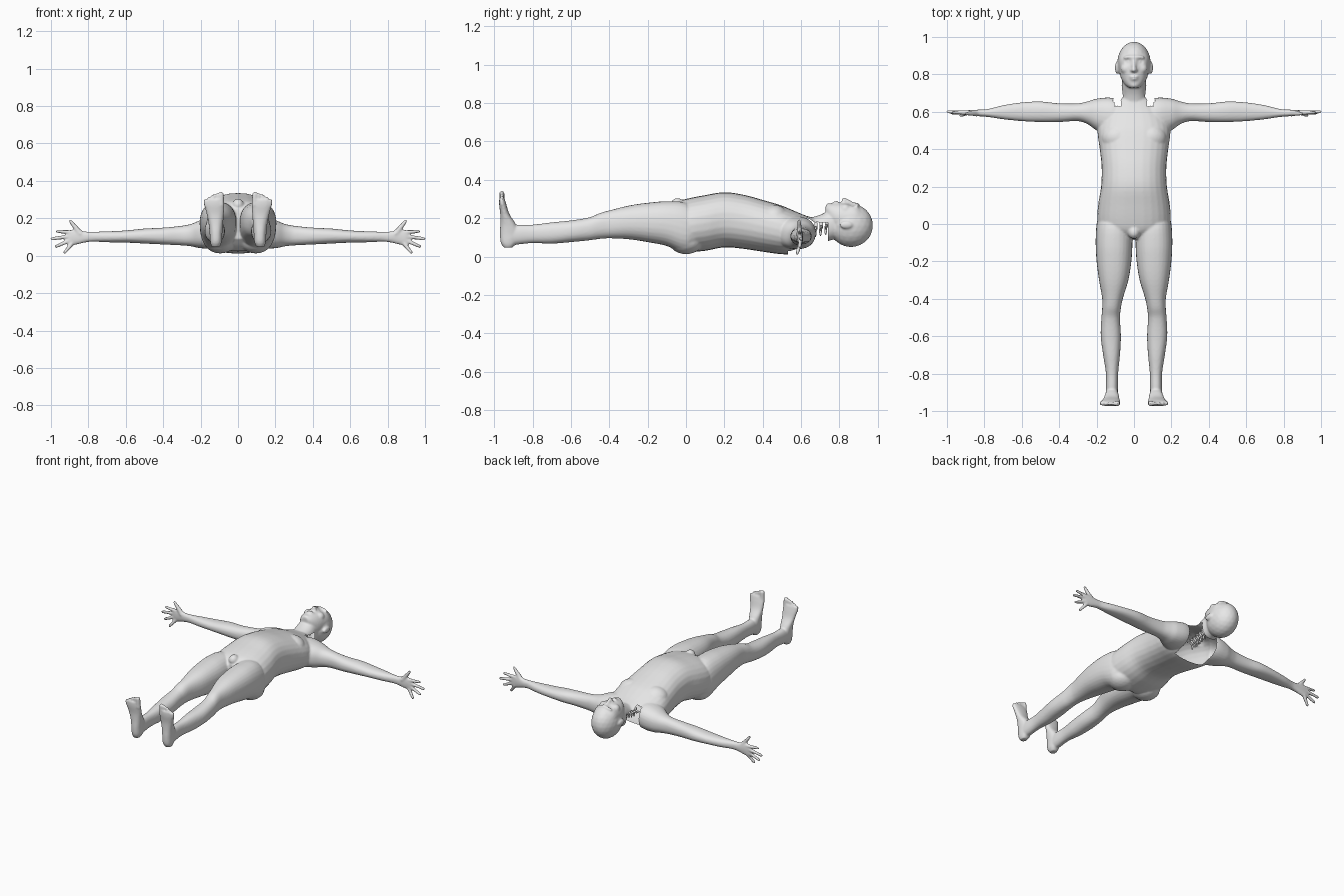
import bpy, bmesh
from math import cos, sin, pi, exp
from mathutils import Vector, Matrix

cube = bpy.data.objects.get("Cube")
if cube:
    bpy.data.objects.remove(cube)

skin = bpy.data.materials.new("plain_grey")
skin.use_nodes = True
grey = (0.8, 0.8, 0.8, 1)
skin.diffuse_color = grey
skin.node_tree.nodes["Principled BSDF"].inputs["Base Color"].default_value = grey


def finish(name, bm):
    mesh = bpy.data.meshes.new(name)
    bmesh.ops.recalc_face_normals(bm, faces=bm.faces)
    for f in bm.faces:
        f.smooth = True
    bm.to_mesh(mesh)
    bm.free()
    mesh.materials.append(skin)
    obj = bpy.data.objects.new(name, mesh)
    bpy.context.collection.objects.link(obj)
    return obj


def spline(rows, steps=4):
    """Smoothly interpolated rows between the given sections."""
    rows = [Vector(r) for r in rows]
    out = []
    for i in range(len(rows) - 1):
        a, b = rows[i], rows[i + 1]
        span = b[0] - a[0]
        before, after = rows[max(i - 1, 0)], rows[min(i + 2, len(rows) - 1)]
        ta = (b - before) * (span / (b[0] - before[0]))
        tb = (after - a) * (span / (after[0] - a[0]))
        for k in range(steps):
            t = k / steps
            h = t * t * (3 - 2 * t)
            out.append(a * (1 - h) + b * h + ta * (t * (1 - t) ** 2) - tb * (t * t * (1 - t)))
    return out + [rows[-1]]


def loft(bm, axis, rows, power=2.3, sides=28):
    """Rounded sections: position, then low and high limits on the other two axes."""
    rings = []
    for t, a0, a1, b0, b1 in spline(rows):
        ring = []
        for k in range(sides):
            c, s = cos(2 * pi * k / sides), sin(2 * pi * k / sides)
            c = abs(c) ** (2 / power) * (1 if c > 0 else -1)
            s = abs(s) ** (2 / power) * (1 if s > 0 else -1)
            a, b = (a0 + a1 + c * (a1 - a0)) / 2, (b0 + b1 + s * (b1 - b0)) / 2
            ring.append(bm.verts.new({"x": (t, a, b), "y": (a, t, b), "z": (a, b, t)}[axis]))
        rings.append(ring)
    for r, q in zip(rings, rings[1:]):
        for k in range(sides):
            bm.faces.new((r[k], r[k - 1], q[k - 1], q[k]))
    bm.faces.new(rings[0])
    bm.faces.new(rings[-1])


def centred(rows):
    return [(y, -w, w, lo, hi) for y, lo, hi, w in rows]


def ball(bm, centre, radii):
    m = Matrix.Translation(centre) @ Matrix.Diagonal((*radii, 1))
    bmesh.ops.create_icosphere(bm, subdivisions=3, radius=1, matrix=m)


def digit(bm, start, end, r0, r1):
    """Tapered finger or toe with round ends."""
    p, q = Vector(start), Vector(end)
    d = q - p
    m = Matrix.Translation((p + q) / 2) @ d.to_track_quat("Z", "Y").to_matrix().to_4x4()
    bmesh.ops.create_cone(bm, cap_ends=True, segments=14, radius1=r0, radius2=r1, depth=d.length, matrix=m)
    ball(bm, p, (r0,) * 3)
    ball(bm, q, (r1,) * 3)


bm = bmesh.new()

# Left arm, hand and fingers
loft(bm, "x", [
    (.05, .46, .65, .06, .2), (.12, .46, .675, .04, .21), (.2, .5, .67, .04, .19),
    (.25, .535, .655, .05, .17), (.3, .55, .645, .055, .16), (.4, .545, .645, .06, .15),
    (.5, .545, .655, .065, .145), (.6, .55, .65, .07, .135), (.7, .56, .635, .072, .13),
    (.78, .572, .615, .075, .128), (.82, .575, .612, .07, .13), (.86, .58, .61, .06, .14),
    (.9, .583, .607, .055, .137), (.91, .587, .603, .062, .13)])
digit(bm, (.84, .592, .115), (.897, .59, .185), .017, .009)
for z0, x1, z1, y1 in ((.125, .965, .13, .597), (.106, .995, .09, .6), (.087, .972, .05, .593), (.069, .927, .017, .58)):
    digit(bm, (.885, .595, z0), (x1, y1, z1), .0125, .009)

# Left leg
loft(bm, "y", [
    (.05, .02, .185, .05, .24), (0, .008, .2, .018, .28), (-.1, .008, .205, .055, .288),
    (-.2, .014, .2, .075, .28), (-.3, .03, .187, .09, .265), (-.4, .06, .17, .095, .24),
    (-.45, .07, .17, .092, .226), (-.5, .075, .174, .085, .205), (-.6, .07, .178, .075, .188),
    (-.7, .075, .165, .067, .178), (-.8, .085, .15, .07, .166), (-.88, .086, .15, .062, .165),
    (-.94, .088, .15, .055, .16)])

# Left foot and toes
loft(bm, "z", [
    (.046, .1, .14, -.95, -.905), (.07, .088, .148, -.965, -.885), (.12, .084, .152, -.97, -.87),
    (.17, .08, .157, -.968, -.888), (.22, .076, .167, -.968, -.92), (.27, .072, .18, -.974, -.936),
    (.3, .074, .183, -.974, -.945)])
for k in range(5):
    x, top = .088 + k * .021, .328 - .0022 * k * k
    r = .0145 if k == 0 else .01
    digit(bm, (x, -.958, .27), (x + .002, -.96, top), r, r)

# Left ear, cheek and lower buttock
ball(bm, (.09, .835, .165), (.012, .034, .02))
ball(bm, (.042, .83, .245), (.03, .03, .03))
ball(bm, (.095, 0, .08), (.088, .09, .068))
# Left chest muscle
ball(bm, (.09, .46, .2), (.085, .075, .07))

# Mirror the left side to the right
half = bm.verts[:] + bm.edges[:] + bm.faces[:]
copy = bmesh.ops.duplicate(bm, geom=half)["geom"]
bmesh.ops.scale(bm, vec=(-1, 1, 1), verts=[v for v in copy if isinstance(v, bmesh.types.BMVert)])

# Torso
loft(bm, "y", centred([
    (-.08, .09, .25, .1), (-.04, .05, .285, .17), (0, .025, .3, .195), (.1, .03, .32, .192),
    (.2, .048, .335, .176), (.3, .04, .322, .173), (.4, .025, .295, .183), (.5, .012, .265, .195),
    (.56, .015, .24, .18), (.62, .04, .215, .14), (.67, .07, .2, .085)]))
# Groin
ball(bm, (0, -.045, .27), (.032, .035, .035))

# Neck, jaw and cranium
loft(bm, "y", centred([(.58, .06, .2, .08), (.64, .06, .203, .072), (.69, .07, .214, .067), (.74, .08, .235, .066), (.8, .1, .25, .06)]))
loft(bm, "y", centred([
    (.728, .215, .268, .025), (.745, .17, .276, .048), (.78, .125, .28, .07),
    (.83, .11, .282, .08), (.88, .11, .28, .082), (.92, .12, .25, .07)]), 2.1)
ball(bm, (0, .86, .162), (.09, .115, .113))

# Nose, brow, lips and chin
digit(bm, (0, .872, .275), (0, .824, .295), .009, .013)
ball(bm, (0, .822, .284), (.02, .011, .014))
ball(bm, (0, .89, .262), (.058, .014, .02))
ball(bm, (0, .787, .278), (.025, .007, .014))
ball(bm, (0, .775, .276), (.022, .007, .014))
ball(bm, (0, .745, .26), (.026, .018, .018))

# Fuse everything into one smooth skin
source = finish("body_source", bm)
remesh = source.modifiers.new("fuse", "REMESH")
remesh.mode = "VOXEL"
remesh.voxel_size = .006
soften = source.modifiers.new("soften", "SMOOTH")
soften.factor = .5
soften.iterations = 5
bpy.context.view_layer.update()
evaluated = source.evaluated_get(bpy.context.evaluated_depsgraph_get())
bm = bmesh.new()
bm.from_mesh(evaluated.to_mesh())
evaluated.to_mesh_clear()
bpy.data.objects.remove(source)

# Eye sockets with a gentle eyeball swell
for v in bm.verts:
    if v.co.z > .2 and v.co.y > .8:
        d2 = (abs(v.co.x) - .032) ** 2 + (v.co.y - .868) ** 2
        v.co.z -= .013 * exp(-d2 / .0003) - .005 * exp(-d2 / .00006)


# Open window in the skin of the nape and upper back
def in_window(c):
    x = abs(c.x)
    nape = x < .11 and .53 < c.y < .74 and c.z < .178
    gap = .07 < x < .105 and .63 < c.y < .72
    return nape or gap


cut = [f for f in bm.faces if in_window(f.calc_center_median())]
bmesh.ops.delete(bm, geom=cut, context="FACES")
finish("body", bm)

# Neck bones showing through the window
for k in range(7):
    bm = bmesh.new()
    y, z = .57 + k * .027, .115 + k * .006
    m = Matrix.Translation((0, y, z + .02)) @ Matrix.Rotation(pi / 2, 4, "X")
    bmesh.ops.create_cone(bm, cap_ends=True, segments=20, radius1=.019, radius2=.019, depth=.017, matrix=m)
    ball(bm, (0, y - .004, z - .012), (.006, .007, .026))
    for s in (-1, 1):
        digit(bm, (s * .012, y, z + .012), (s * .038, y - .004, z + .006), .007, .005)
        digit(bm, (s * .018, y, z + .006), (0, y - .003, z - .008), .006, .005)
    finish("neck_bone_%d" % (k + 1), bm)
